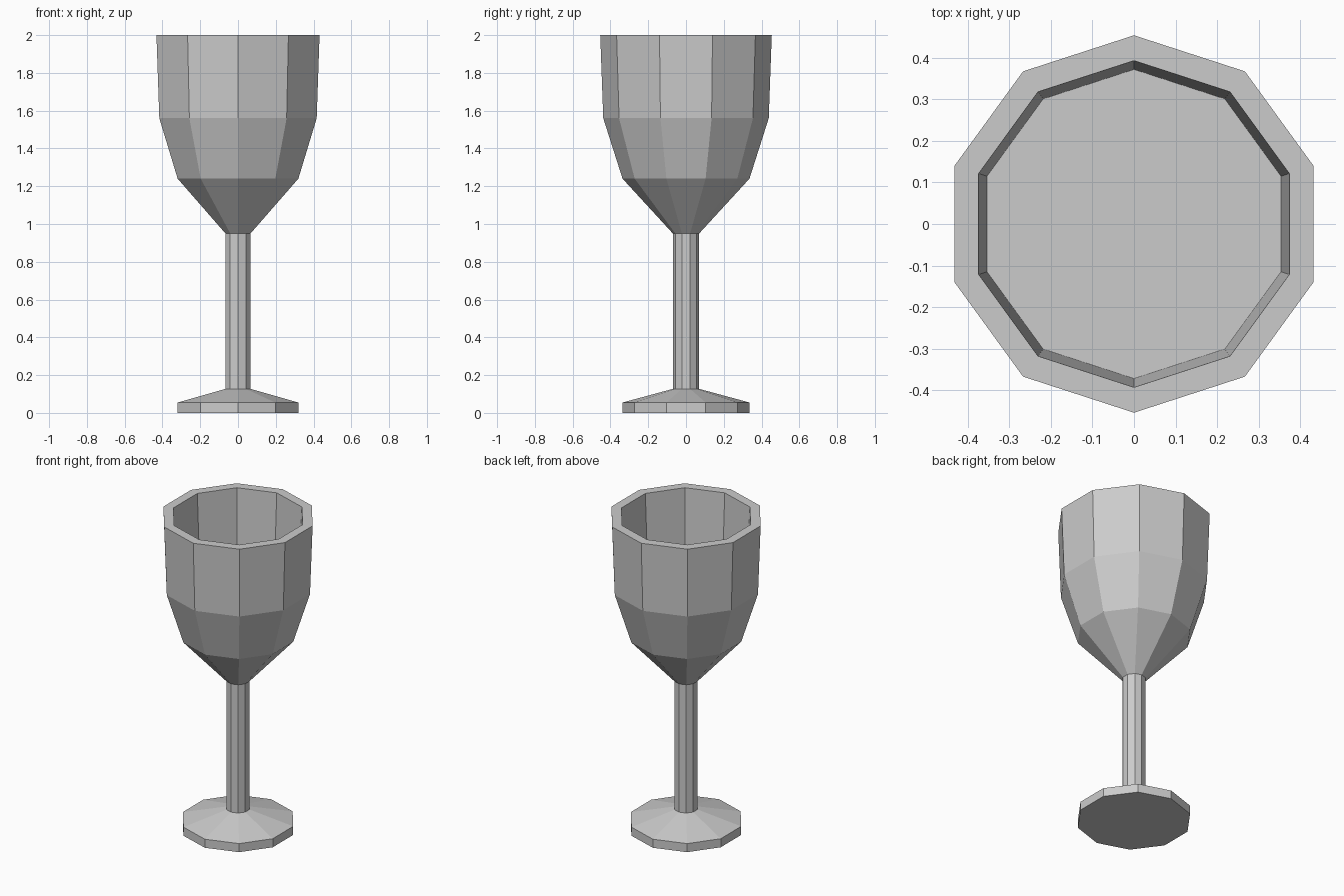
import bpy, bmesh, math

if "Cube" in bpy.data.objects:
    bpy.data.objects.remove(bpy.data.objects["Cube"])

SIDES = 10


def lathe(name, profile):
    """Ten-sided flat-faced turning of (radius, z) points, capped at both ends."""
    bm = bmesh.new()
    rings = []
    for r, z in profile:
        angles = [math.pi / 2 + 2 * math.pi * i / SIDES for i in range(SIDES)]
        rings.append([bm.verts.new((r * math.cos(a), r * math.sin(a), z)) for a in angles])
    for low, high in zip(rings, rings[1:]):
        for i in range(SIDES):
            j = (i + 1) % SIDES
            bm.faces.new((low[i], low[j], high[j], high[i]))
    bm.faces.new(rings[0][::-1])
    bm.faces.new(rings[-1])
    bmesh.ops.recalc_face_normals(bm, faces=bm.faces)
    mesh = bpy.data.meshes.new(name)
    bm.to_mesh(mesh)
    bm.free()
    obj = bpy.data.objects.new(name, mesh)
    bpy.context.collection.objects.link(obj)
    return obj


# One continuous turned goblet
lathe("goblet", [
    (0.336, 0.0), (0.336, 0.055),                 # foot
    (0.07, 0.127), (0.07, 0.95),                  # stem
    (0.336, 1.24), (0.438, 1.56), (0.454, 2.0),   # outer bowl
    (0.393, 2.0), (0.372, 1.56),                  # rim, inner wall and floor
])
